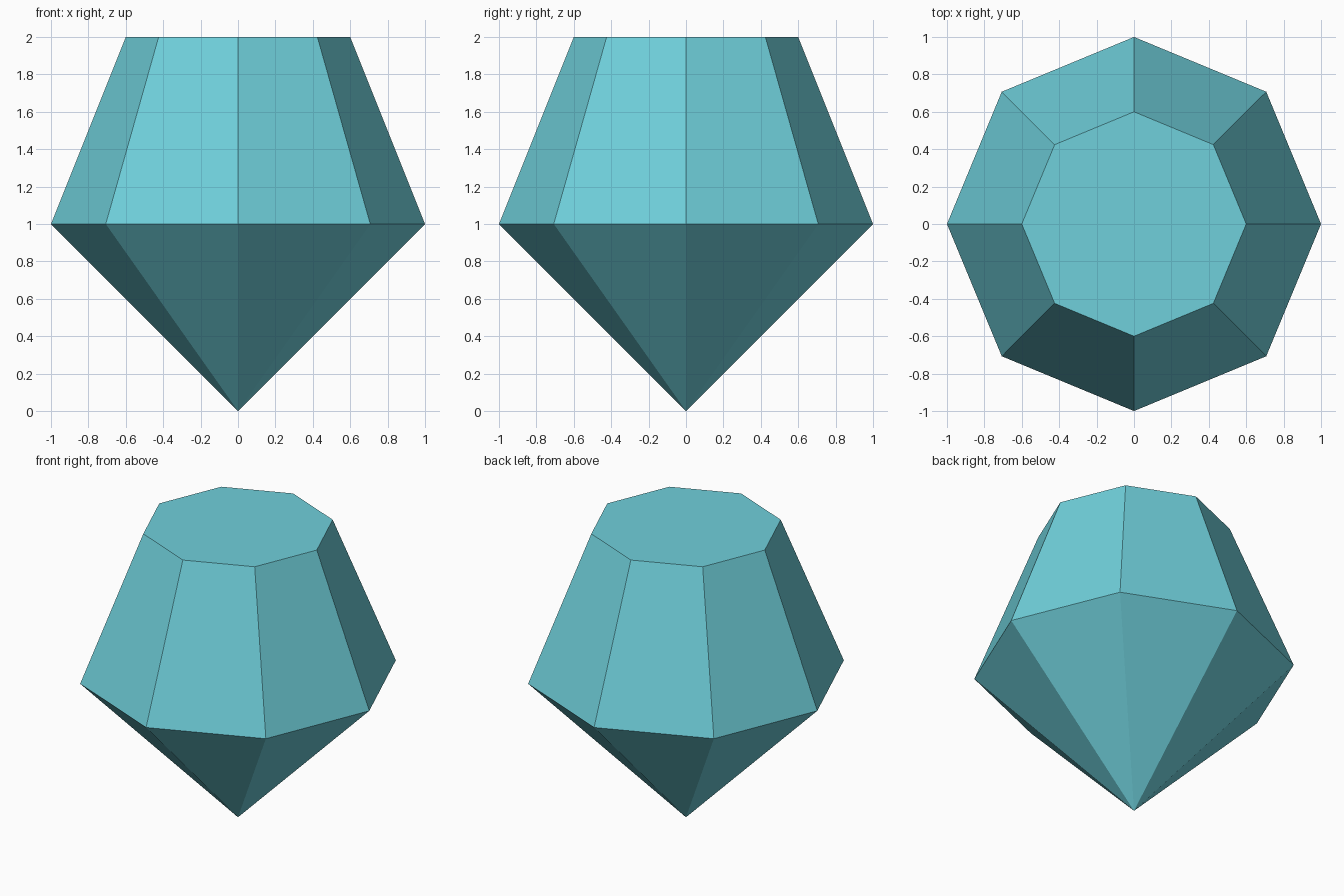
import bpy, bmesh, math

if "Cube" in bpy.data.objects:
    bpy.data.objects.remove(bpy.data.objects["Cube"])

SIDES = 8

# Single flat gem colour
mat = bpy.data.materials.new("aqua")
mat.diffuse_color = (0.16, 0.63, 0.71, 1.0)
mat.use_nodes = True
mat.node_tree.nodes["Principled BSDF"].inputs["Base Color"].default_value = mat.diffuse_color

bm = bmesh.new()


def ring(radius, z):
    """Octagon of vertices with corners on the x and y axes."""
    steps = [2 * math.pi * i / SIDES for i in range(SIDES)]
    return [bm.verts.new((radius * math.cos(a), radius * math.sin(a), z)) for a in steps]


# Bottom point, wide girdle and flat top
tip = bm.verts.new((0, 0, 0))
girdle = ring(1.0, 1.0)
table = ring(0.6, 2.0)

# Tapered crown facets above, pointed pavilion facets below
for i in range(SIDES):
    j = (i + 1) % SIDES
    bm.faces.new((girdle[i], girdle[j], table[j], table[i]))
    bm.faces.new((tip, girdle[j], girdle[i]))
bm.faces.new(table)
bmesh.ops.recalc_face_normals(bm, faces=bm.faces)

mesh = bpy.data.meshes.new("gem")
bm.to_mesh(mesh)
bm.free()
mesh.materials.append(mat)
gem = bpy.data.objects.new("gem", mesh)
bpy.context.collection.objects.link(gem)
